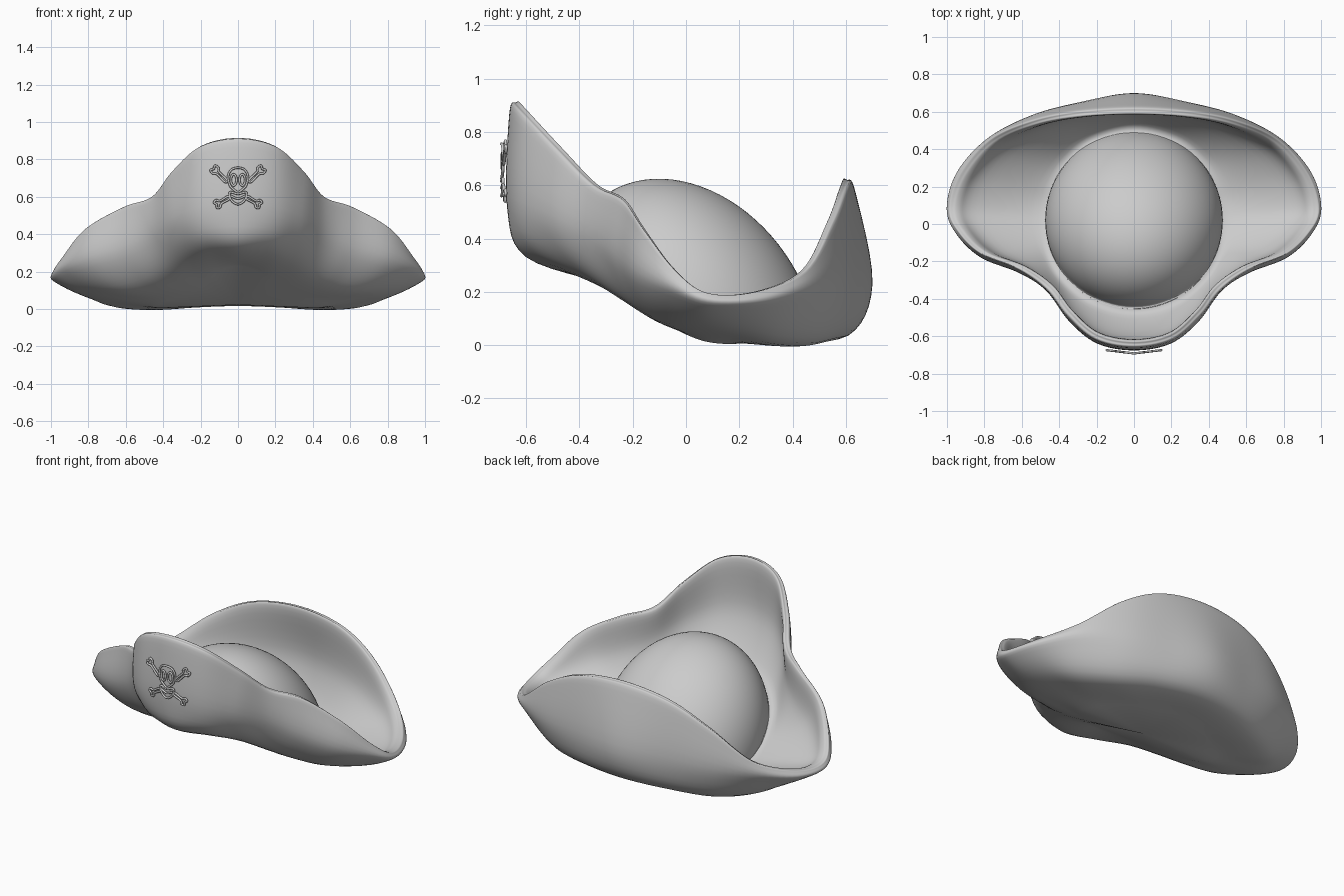
import bpy, bmesh, math
from mathutils import Vector

cube = bpy.data.objects.get("Cube")
if cube:
    bpy.data.objects.remove(cube, do_unlink=True)

felt = bpy.data.materials.new("grey felt")
felt.use_nodes = True
GREY = (0.6, 0.6, 0.6, 1)
felt.diffuse_color = GREY
felt.node_tree.nodes["Principled BSDF"].inputs["Base Color"].default_value = GREY

CENTRE = Vector((0, 0.02, 0))


def spline(points, steps, closed):
    """Smooth curve passing through all points."""
    n = len(points)
    pick = (lambda i: points[i % n]) if closed else (lambda i: points[min(max(i, 0), n - 1)])
    result = []
    for i in range(n if closed else n - 1):
        a, b, c, d = (pick(i + k) for k in (-1, 0, 1, 2))
        for s in range(steps):
            t = s / steps
            result.append(b + (c - a) * (t / 2) + (a * 2 - b * 5 + c * 4 - d) * (t * t / 2)
                          + (b * 3 - a - c * 3 + d) * (t ** 3 / 2))
    if not closed:
        result.append(points[-1])
    return result


def underside(y):
    """Height of the sole, which sweeps up towards the front."""
    s = min(max((0.15 - y) / 0.75, 0), 1)
    return 0.33 * s * s * (3 - 2 * s) + 0.2 * max(0, y - 0.43)


def mesh_from_rings(name, rings, bottom, top):
    """Skin a stack of equal rings and close an end with a fan where a pole is given."""
    bm = bmesh.new()
    loops = [[bm.verts.new(p) for p in ring] for ring in rings]
    n = len(loops[0])
    for low, high in zip(loops, loops[1:]):
        for i in range(n):
            j = (i + 1) % n
            bm.faces.new((low[i], low[j], high[j], high[i]))
    for loop, end in ((loops[0], bottom), (loops[-1], top)):
        if end is not None:
            pole = bm.verts.new(end)
            for i in range(n):
                bm.faces.new((loop[i], loop[(i + 1) % n], pole))
    bmesh.ops.recalc_face_normals(bm, faces=bm.faces)
    mesh = bpy.data.meshes.new(name)
    bm.to_mesh(mesh)
    bm.free()
    mesh.materials.append(felt)
    for face in mesh.polygons:
        face.use_smooth = True
    obj = bpy.data.objects.new(name, mesh)
    bpy.context.collection.objects.link(obj)


# Brim: key lines on one half, running from back to tip to front
rim = [Vector(p) for p in (
    (0, .605, .62), (.3, .588, .58), (.54, .54, .46), (.76, .44, .28), (.915, .26, .2),
    (.97, .08, .195), (.92, -.04, .28), (.8, -.155, .43), (.6, -.235, .545),
    (.45, -.34, .6), (.345, -.475, .735), (.2, -.6, .867), (0, -.64, .91))]
outer = [Vector(p) for p in (
    (0, .7, .23), (.29, .65, .22), (.55, .575, .2), (.78, .445, .18), (.935, .27, .15),
    (.985, .08, .15), (.93, -.06, .2), (.8, -.18, .25), (.6, -.26, .31),
    (.46, -.35, .38), (.335, -.52, .46), (.19, -.635, .5), (0, -.672, .52))]
foot_plan = ((0, .61), (.28, .565), (.51, .47), (.68, .34), (.77, .2), (.8, .08), (.76, -.02),
             (.65, -.11), (.5, -.18), (.39, -.27), (.29, -.4), (.17, -.54), (0, -.6))

profiles = []
for edge, side, (fx, fy) in zip(rim, outer, foot_plan):
    foot = Vector((fx, fy, underside(fy) + max(0, fx - 0.55) ** 2))
    sole = Vector((fx * 0.55, 0.08 + (fy - 0.08) * 0.55, 0))
    sole.z = underside(sole.y) + 0.02 * (1 - fx)
    out = Vector((fx, fy - CENTRE.y, 0)).normalized()
    valley = CENTRE + out * 0.51
    valley.z = underside(valley.y) + 0.05
    crown_edge = CENTRE + out * 0.43
    crown_edge.z = underside(crown_edge.y) + 0.08
    wall = edge.lerp(valley, 0.5).lerp(side, 0.4)
    profiles.append([sole, foot, side, edge.lerp(side, 0.12) + out * 0.02, edge,
                     edge.lerp(wall, 0.1) - out * 0.02, wall, valley, crown_edge])

mirror = Vector((-1, 1, 1))
profiles += [[p * mirror for p in prof] for prof in reversed(profiles[1:-1])]
around = [spline(list(line), 7, True) for line in zip(*profiles)]
columns = [spline(list(column), 6, False) for column in zip(*around)]
mesh_from_rings("brim", [list(r) for r in zip(*columns)],
                Vector((0, 0.08, underside(0.08) + 0.015)), None)

# Crown: dome leaning back, with its foot buried in the brim
SEGMENTS, LEVELS, RADIUS = 72, 24, 0.475
dome = []
for k in range(LEVELS, 0, -1):
    phi = math.radians(105) * k / LEVELS
    ring = []
    for i in range(SEGMENTS):
        a = math.tau * i / SEGMENTS
        x, y = RADIUS * math.sin(phi) * math.cos(a), RADIUS * math.sin(phi) * math.sin(a)
        z = 0.107 - 0.28 * y + 0.5 * math.cos(phi)
        ring.append(Vector((x, y + CENTRE.y, max(z, underside(y) + 0.04))))
    dome.append(ring)
mesh_from_rings("crown", dome, None, Vector((0, CENTRE.y, 0.607)))


# Front ornament: raised outlines of a skull and four bone ends
def outline(name, points, closed=True):
    curve = bpy.data.curves.new(name, "CURVE")
    curve.dimensions = "3D"
    curve.bevel_depth = 0.006
    curve.bevel_resolution = 2
    path = spline([Vector(p) for p in points], 4, closed)
    line = curve.splines.new("POLY")
    line.points.add(len(path) - 1)
    line.use_cyclic_u = closed
    for point, p in zip(line.points, path):
        point.co = (p.x, -0.692 + 0.12 * abs(p.x), 0.655 + p.y, 1)
    curve.materials.append(felt)
    obj = bpy.data.objects.new(name, curve)
    bpy.context.collection.objects.link(obj)


def both_sides(half):
    return half + [(-x, z) for x, z in reversed(half) if x > 0]


outline("skull_outline", both_sides([(0, .1), (.035, .09), (.053, .055), (.045, .01),
                                     (.03, -.01), (0, -.03)]))
outline("jaw_outline", both_sides([(0, -.04), (.04, -.03), (.045, -.05), (.03, -.08), (0, -.095)]))
outline("teeth_line", [(-.04, -.05), (0, -.065), (.04, -.05)], False)
for side, word in ((1, "left"), (-1, "right")):
    outline(word + "_eye_socket",
            [(side * 0.023 + 0.015 * math.cos(a), 0.035 + 0.03 * math.sin(a))
             for a in (math.tau * i / 8 for i in range(8))])
    for level, start, end in (("upper", (.065, .03), (.135, .1)), ("lower", (.05, -.06), (.12, -.1))):
        base = Vector((start[0] * side, start[1]))
        axis = Vector((end[0] * side, end[1])) - base
        across = Vector((-axis.y, axis.x)).normalized()
        bone = [(0, .008), (.6, .008), (.8, .022), (1, .016), (.92, 0)]
        bone += [(u, -v) for u, v in reversed(bone[:-1])]
        outline(word + "_" + level + "_bone", [base + axis * u + across * v for u, v in bone])
